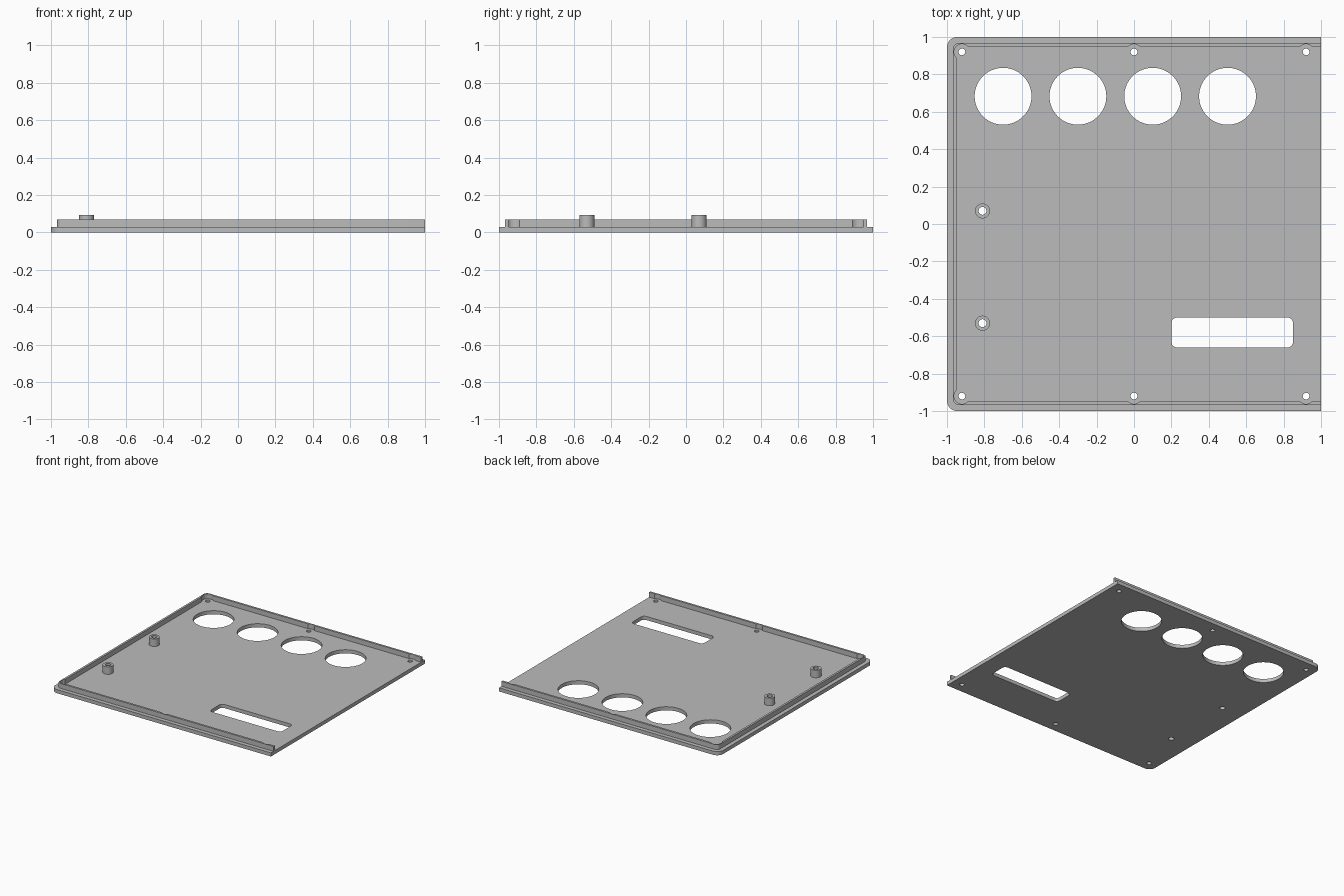
import bpy
import bmesh
from math import sin, cos, pi, radians

cube = bpy.data.objects.get("Cube")
if cube:
    bpy.data.objects.remove(cube, do_unlink=True)

grey = bpy.data.materials.new("plain grey")
grey.use_nodes = True
colour = (0.5, 0.5, 0.5, 1)
grey.diffuse_color = colour
grey.node_tree.nodes["Principled BSDF"].inputs["Base Color"].default_value = colour


def arc(cx, cy, r, start, end, n):
    angles = [radians(start + (end - start) * i / n) for i in range(n + 1)]
    return [(cx + r * cos(a), cy + r * sin(a)) for a in angles]


def circle(cx, cy, r, n=48):
    return arc(cx, cy, r, 0, 360, n)[:-1]


def rounded_rect(x0, x1, y0, y1, r):
    return (arc(x1 - r, y1 - r, r, 0, 90, 8) + arc(x0 + r, y1 - r, r, 90, 180, 8)
            + arc(x0 + r, y0 + r, r, 180, 270, 8) + arc(x1 - r, y0 + r, r, 270, 360, 8))


def open_edge(half, r):
    """Outline with rounded left corners and a square right side, top to bottom."""
    return ([(1, half)] + arc(r - half, half - r, r, 90, 180, 10)
            + arc(r - half, r - half, r, 180, 270, 10) + [(1, -half)])


def extrude(name, loops, z0, z1):
    """Fill the first loop, leave the others as holes, and extrude upwards."""
    curve = bpy.data.curves.new(name + " profile", 'CURVE')
    curve.dimensions = '2D'
    curve.fill_mode = 'BOTH'
    curve.extrude = (z1 - z0) / 2
    for loop in loops:
        spline = curve.splines.new('POLY')
        spline.points.add(len(loop) - 1)
        for point, (x, y) in zip(spline.points, loop):
            point.co = (x, y, 0, 1)
        spline.use_cyclic_u = True
    temp = bpy.data.objects.new(name + " temp", curve)
    bpy.context.collection.objects.link(temp)
    graph = bpy.context.evaluated_depsgraph_get()
    mesh = bpy.data.meshes.new_from_object(temp.evaluated_get(graph))
    bpy.data.objects.remove(temp, do_unlink=True)
    bm = bmesh.new()
    bm.from_mesh(mesh)
    bmesh.ops.remove_doubles(bm, verts=bm.verts, dist=0.0001)
    bmesh.ops.translate(bm, verts=bm.verts, vec=(0, 0, (z0 + z1) / 2))
    bmesh.ops.recalc_face_normals(bm, faces=bm.faces)
    bm.to_mesh(mesh)
    bm.free()
    mesh.materials.clear()
    mesh.materials.append(grey)
    mesh.name = name
    obj = bpy.data.objects.new(name, mesh)
    bpy.context.collection.objects.link(obj)
    return obj


def smooth(obj):
    bpy.ops.object.select_all(action='DESELECT')
    obj.select_set(True)
    bpy.context.view_layer.objects.active = obj
    bpy.ops.object.shade_smooth_by_angle(angle=radians(30))


screws = [(x, y) for x in (-0.92, 0, 0.92) for y in (-0.92, 0.92)]
posts = [(-0.81, 0.07), (-0.81, -0.53)]
plate_top, lip_top, post_top = 0.03, 0.07, 0.092

# Base plate with round windows, slot, screw holes and post holes
holes = [circle(x, 0.683, 0.152, 64) for x in (-0.7, -0.3, 0.1, 0.5)]
holes.append(rounded_rect(0.2, 0.85, -0.66, -0.5, 0.03))
holes += [circle(x, y, 0.018, 24) for x, y in screws]
holes += [circle(x, y, 0.021, 24) for x, y in posts]
plate = extrude("base_plate", [open_edge(1, 0.055)] + holes, 0, plate_top)
smooth(plate)

# Raised lip on three sides
lip_outline = open_edge(0.967, 0.03) + open_edge(0.95, 0.015)[::-1]
lip = extrude("raised_lip", [lip_outline], plate_top, lip_top)

# Screw clearance scooped out of the lip
for x, y in screws:
    cutter = extrude("screw_clearance", [circle(x, y, 0.042, 32)], 0.01, 0.1)
    cutter.hide_render = True
    mod = lip.modifiers.new("clearance", 'BOOLEAN')
    mod.operation = 'DIFFERENCE'
    mod.solver = 'EXACT'
    mod.object = cutter
    bpy.context.view_layer.objects.active = lip
    bpy.ops.object.modifier_apply(modifier=mod.name)
    bpy.data.objects.remove(cutter, do_unlink=True)
smooth(lip)

# Hollow mounting posts
for (x, y), side in zip(posts, ("back", "front")):
    smooth(extrude(side + "_mounting_post",
                   [circle(x, y, 0.04, 40), circle(x, y, 0.021, 24)],
                   plate_top, post_top))
